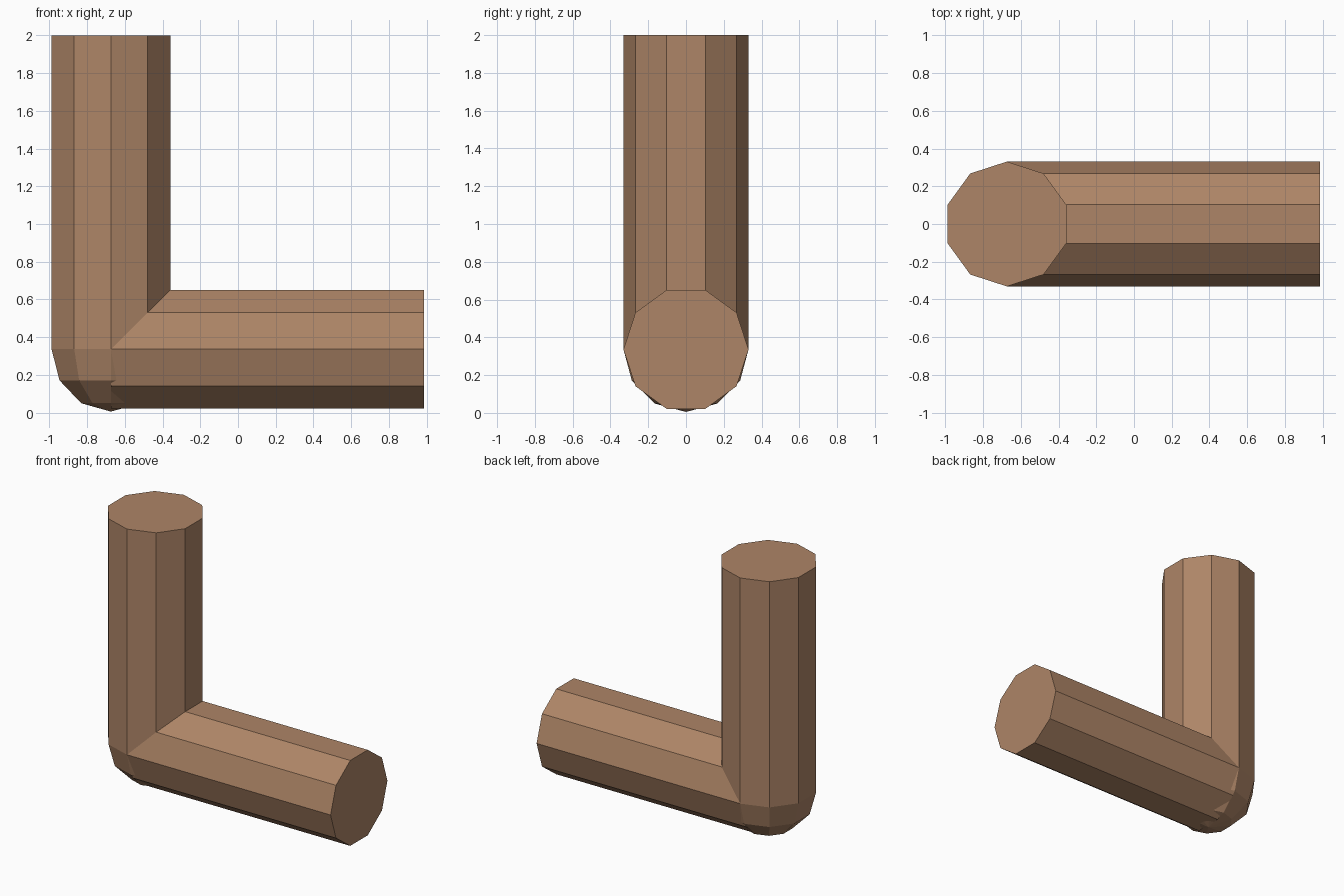
import bpy, bmesh
from math import pi, sin, cos

if "Cube" in bpy.data.objects:
    bpy.data.objects.remove(bpy.data.objects["Cube"])

R, SIDES = 0.331, 10
CX, CZ = -0.674, 0.336      # corner where both pipe axes meet
TOP, END = 2.0, 0.987

mat = bpy.data.materials.new("brown")
mat.diffuse_color = (0.42, 0.235, 0.135, 1)
mat.use_nodes = True
mat.node_tree.nodes["Principled BSDF"].inputs["Base Color"].default_value = mat.diffuse_color


def pipe(name, length, loc, rot):
    bpy.ops.mesh.primitive_cylinder_add(vertices=SIDES, radius=R, depth=length,
                                        location=loc, rotation=rot)
    ob = bpy.context.object
    ob.name = name
    ob.data.materials.append(mat)


# Two ten-sided pipes that interpenetrate at the corner
pipe("upright_pipe", TOP - CZ, (CX, 0, (TOP + CZ) / 2), (0, 0, 0))
pipe("level_pipe", END - CX, ((END + CX) / 2, 0, CZ), (0, pi / 2, 0))

# Low-poly ball rounding the corner: half-circle profile spun about z
bm = bmesh.new()
prof = [bm.verts.new((0, R * cos(a), R * sin(a)))
        for a in (-pi / 2 + i * pi / 6 for i in range(7))]
edges = [bm.edges.new(p) for p in zip(prof, prof[1:])]
bmesh.ops.spin(bm, geom=prof + edges, cent=(0, 0, 0), axis=(0, 0, 1),
               angle=2 * pi, steps=SIDES)
bmesh.ops.remove_doubles(bm, verts=bm.verts[:], dist=1e-4)
bmesh.ops.recalc_face_normals(bm, faces=bm.faces[:])
me = bpy.data.meshes.new("corner_ball")
bm.to_mesh(me)
bm.free()
me.materials.append(mat)
ball = bpy.data.objects.new("corner_ball", me)
ball.location = (CX, 0, CZ)
bpy.context.collection.objects.link(ball)
